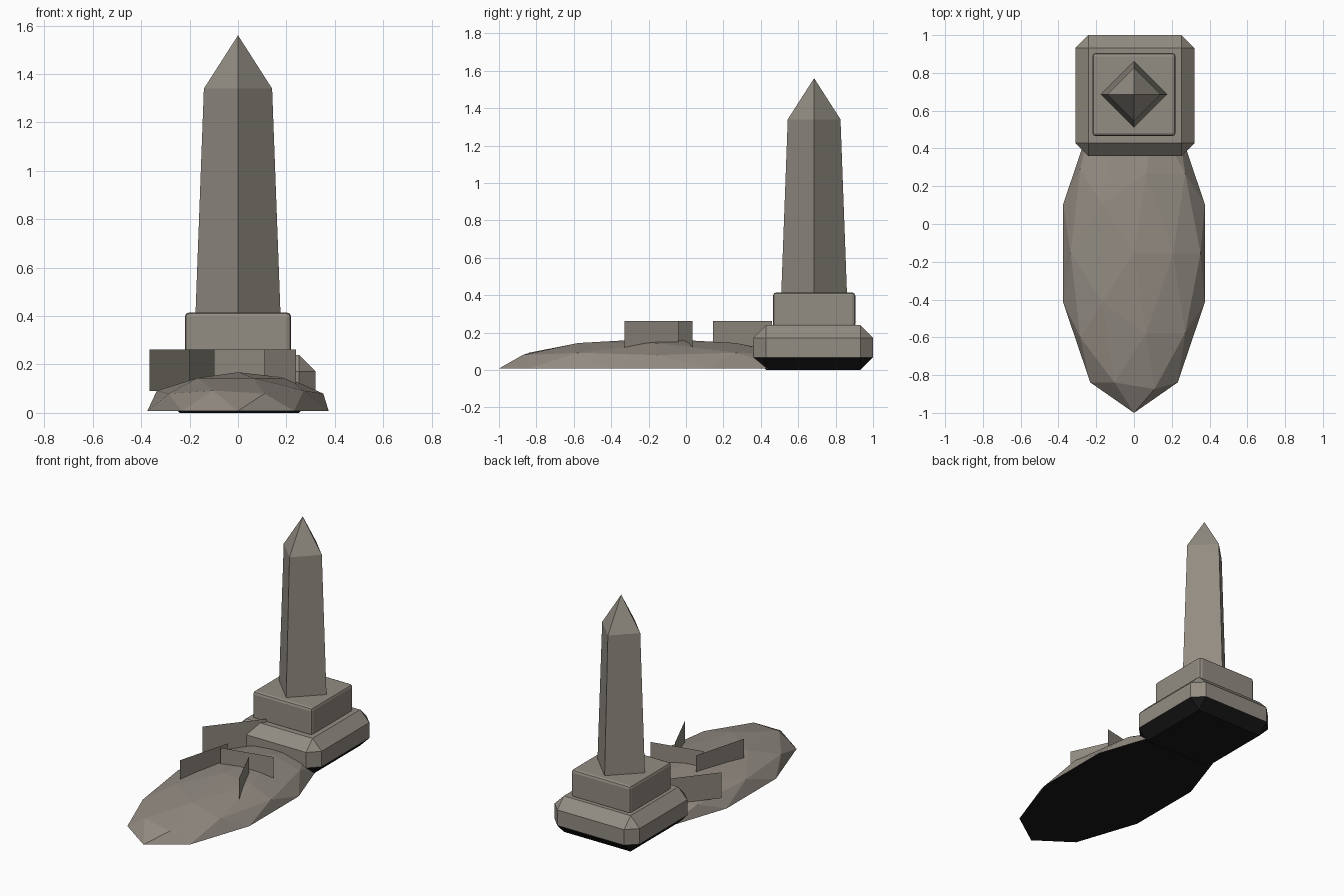
import bpy, bmesh, math
from mathutils import Matrix, Vector

if "Cube" in bpy.data.objects:
    bpy.data.objects.remove(bpy.data.objects["Cube"])


def material(name, rgb):
    m = bpy.data.materials.new(name)
    m.diffuse_color = (*rgb, 1)
    m.use_nodes = True
    m.node_tree.nodes["Principled BSDF"].inputs["Base Color"].default_value = m.diffuse_color
    return m


STONE = material("weathered stone", (0.29, 0.265, 0.225))
EARTH = material("grey earth", (0.285, 0.255, 0.22))
DARK = material("dark underside", (0.009, 0.009, 0.009))


def finish(name, bm, mat, dark_below=False):
    """Turn a bmesh into an object; faces pointing down may take the dark colour."""
    bm.normal_update()
    if dark_below:
        for f in bm.faces:
            f.material_index = 1 if f.normal.z < -0.2 else 0
    me = bpy.data.meshes.new(name)
    bm.to_mesh(me)
    bm.free()
    me.materials.append(mat)
    me.materials.append(DARK)
    ob = bpy.data.objects.new(name, me)
    bpy.context.collection.objects.link(ob)
    return ob


def block(name, lo, hi, bevel, segments, dark_below):
    """Bevelled box between two corners."""
    lo, hi = Vector(lo), Vector(hi)
    bm = bmesh.new()
    bmesh.ops.create_cube(bm, size=1, matrix=Matrix.Translation((lo + hi) / 2)
                          @ Matrix.Diagonal((*(hi - lo), 1)))
    bmesh.ops.bevel(bm, geom=bm.edges[:], offset=bevel, segments=segments,
                    profile=0.5, affect='EDGES')
    return finish(name, bm, STONE, dark_below)


# Burial mound: upper half of a stretched faceted sphere with a flat base
bm = bmesh.new()
bmesh.ops.create_icosphere(bm, subdivisions=2, radius=1)
bmesh.ops.delete(bm, geom=[v for v in bm.verts if v.co.z < -0.01], context='VERTS')
bmesh.ops.transform(bm, verts=bm.verts[:], matrix=Matrix.Translation((0, -0.155, 0.008))
                    @ Matrix.Diagonal((0.394, 0.845, 0.16, 1)))
bmesh.ops.holes_fill(bm, edges=[e for e in bm.edges if e.is_boundary], sides=0)
bmesh.ops.recalc_face_normals(bm, faces=bm.faces[:])
finish("mound", bm, EARTH, True)

# Stepped plinth
block("lower_plinth", (-0.31, 0.36, 0), (0.32, 1.0, 0.24), 0.068, 1, True)
block("upper_plinth", (-0.22, 0.465, 0.225), (0.22, 0.905, 0.415), 0.018, 2, False)

# Obelisk: tapering four-sided shaft turned on its corner, with a pointed cap
bm = bmesh.new()
rings = []
for r, z in ((0.176, 0.40), (0.141, 1.34)):
    rings.append([bm.verts.new((r * math.cos(k * math.pi / 2),
                                0.685 + r * math.sin(k * math.pi / 2), z)) for k in range(4)])
apex = bm.verts.new((0, 0.685, 1.56))
bm.faces.new(rings[0][::-1])
for k in range(4):
    n = (k + 1) % 4
    bm.faces.new((rings[0][k], rings[0][n], rings[1][n], rings[1][k]))
    bm.faces.new((rings[1][k], rings[1][n], apex))
finish("obelisk", bm, STONE)

# Thin upright cards standing on the mound
cards = [((-0.365, 0.145), (-0.11, 0.46)),
         ((-0.20, -0.33), (-0.10, 0.035)),
         ((-0.10, -0.04), (0.24, 0.035)),
         ((0.11, -0.04), (0.24, -0.33))]
for i, (a, b) in enumerate(cards):
    bm = bmesh.new()
    bm.faces.new([bm.verts.new(p) for p in ((*a, 0.09), (*b, 0.09), (*b, 0.262), (*a, 0.262))])
    finish(f"grass_card_{i + 1}", bm, STONE)
